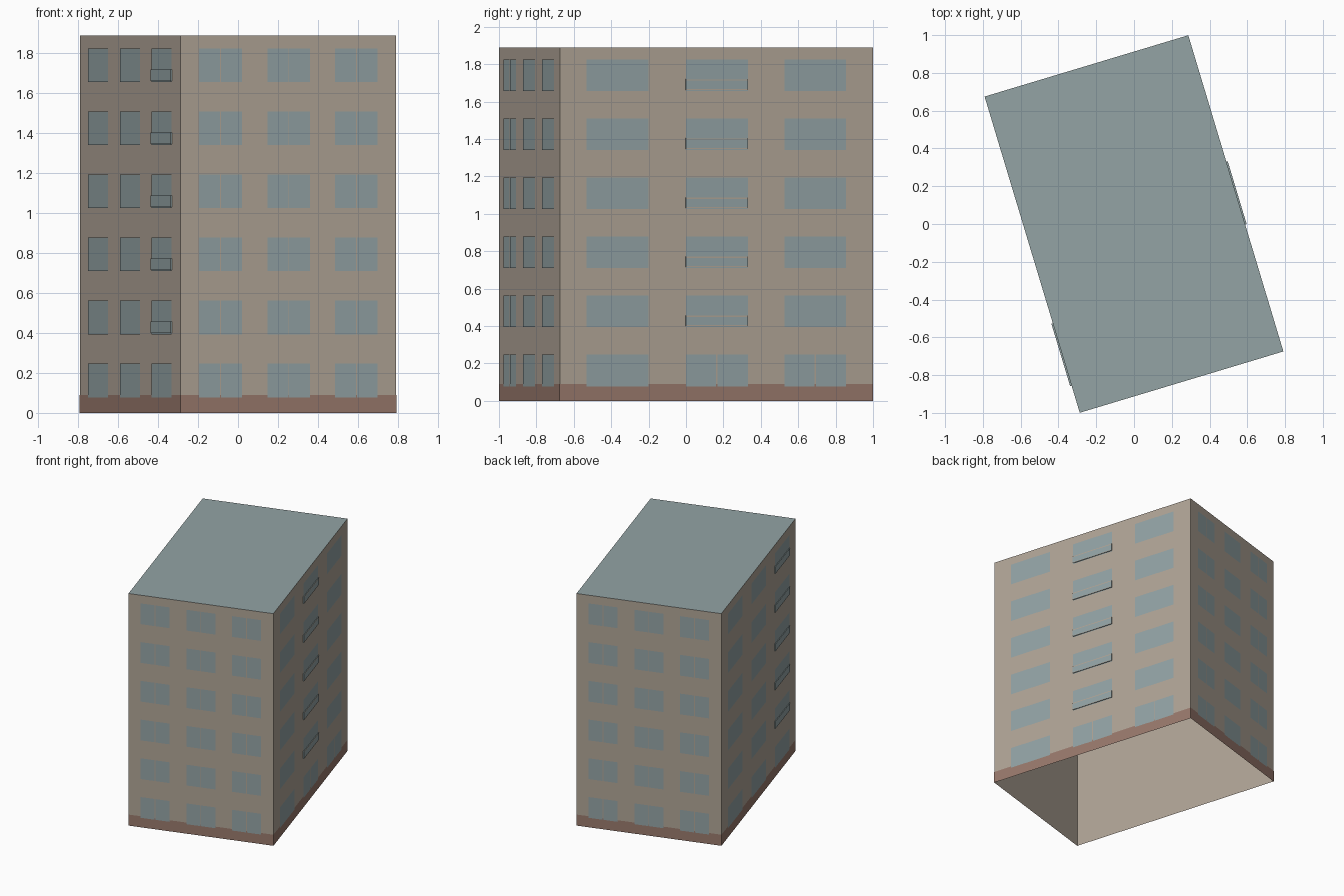
import bpy, bmesh, math
from mathutils import Vector, Matrix

cube = bpy.data.objects.get("Cube")
if cube:
    bpy.data.objects.remove(cube, do_unlink=True)


def material(name, rgb):
    lin = [((c / 255 + 0.055) / 1.055) ** 2.4 for c in rgb] + [1]
    m = bpy.data.materials.new(name)
    m.diffuse_color = lin
    m.use_nodes = True
    m.node_tree.nodes["Principled BSDF"].inputs["Base Color"].default_value = lin
    return m


BEIGE = material("beige plaster", (176, 164, 150))
GLASS = material("blue grey glass", (147, 163, 165))
BRICK = material("brown plinth", (152, 121, 108))
ROOF = material("blue grey roof", (147, 164, 165))

HEIGHT, PLINTH = 1.89, 0.09
FLOORS, STOREY, SILL, WIN_H = 6, 0.3155, 0.078, 0.169
COLUMNS = [(0.085, 0.283), (0.402, 0.6), (0.717, 0.914)]
TURN = Matrix.Rotation(math.radians(16.75), 4, 'Z')


def corners(grow=0.0):
    w, d = 0.563 + grow, 0.874 + grow
    return [TURN @ Vector(p) for p in
            ((-w, -d, 0), (w, -d, 0), (w, d, 0), (-w, d, 0))]


def make(name, faces, mats, indices=None):
    """Object from a list of faces, each a list of points."""
    bm = bmesh.new()
    for i, pts in enumerate(faces):
        f = bm.faces.new([bm.verts.new(p) for p in pts])
        f.material_index = indices[i] if indices else 0
    bmesh.ops.remove_doubles(bm, verts=bm.verts, dist=1e-5)
    me = bpy.data.meshes.new(name)
    bm.to_mesh(me)
    bm.free()
    for m in mats:
        me.materials.append(m)
    ob = bpy.data.objects.new(name, me)
    bpy.context.collection.objects.link(ob)
    return ob


def ring(pts, h):
    """Open band of four upright walls."""
    up = Vector((0, 0, h))
    return [[a, b, b + up, a + up] for a, b in zip(pts, pts[1:] + pts[:1])]


def point(side, u, z, out):
    """Point on a wall: fraction along it, height, distance outward."""
    c = corners()
    a, b = c[side], c[(side + 1) % 4]
    d = b - a
    n = Vector((d.y, -d.x, 0)).normalized()
    return a + d * u + n * out + Vector((0, 0, z))


def panel(side, u0, u1, z0, z1, out=0.003):
    return [point(side, u, z, out) for u, z in
            ((u0, z0), (u1, z0), (u1, z1), (u0, z1))]


def tray(side, u0, u1, z0, z1, out):
    """Shallow box standing on a wall, open at the back."""
    front = panel(side, u0, u1, z0, z1, out)
    back = panel(side, u0, u1, z0, z1, 0)
    sides = [[back[i], back[(i + 1) % 4], front[(i + 1) % 4], front[i]]
             for i in range(4)]
    return [front] + sides


# Walls are an open-bottomed shell, with a flat roof
base = corners()
make("walls", ring(base, HEIGHT), [BEIGE])
make("roof", [[p + Vector((0, 0, HEIGHT)) for p in base]], [ROOF])
make("plinth", ring(corners(0.0015), PLINTH), [BRICK])

# Sides: 0 front, 1 left, 2 back, 3 right
BALCONY_COLUMN = {1: 1, 3: 2}
for side, label in enumerate(("front", "left", "back", "right")):
    panes, balconies, rails = [], [], []
    for floor in range(FLOORS):
        z = SILL + floor * STOREY
        for col, (u0, u1) in enumerate(COLUMNS):
            split = side in (0, 2) or (side == 1 and floor == 0 and col > 0)
            if split:
                mid, gap = (u0 + u1) / 2, 0.002
                panes.append(panel(side, u0, mid - gap, z, z + WIN_H))
                panes.append(panel(side, mid + gap, u1, z, z + WIN_H))
            else:
                panes.append(panel(side, u0, u1, z, z + WIN_H))
            # Shallow balcony fronts on the upper floors
            if floor > 0 and BALCONY_COLUMN.get(side) == col:
                balconies += tray(side, u0, u1, z + 0.006, z + 0.064, 0.008)
                if side == 1:
                    rails.append(panel(side, u0, u1, z + 0.056, z + 0.063, 0.009))
                    rails.append(panel(side, u0, u1, z + 0.007, z + 0.011, 0.009))
    make(label + "_windows", panes, [GLASS])
    if balconies:
        make(label + "_balconies", balconies, [GLASS])
    if rails:
        make(label + "_balcony_rails", rails, [BEIGE])
